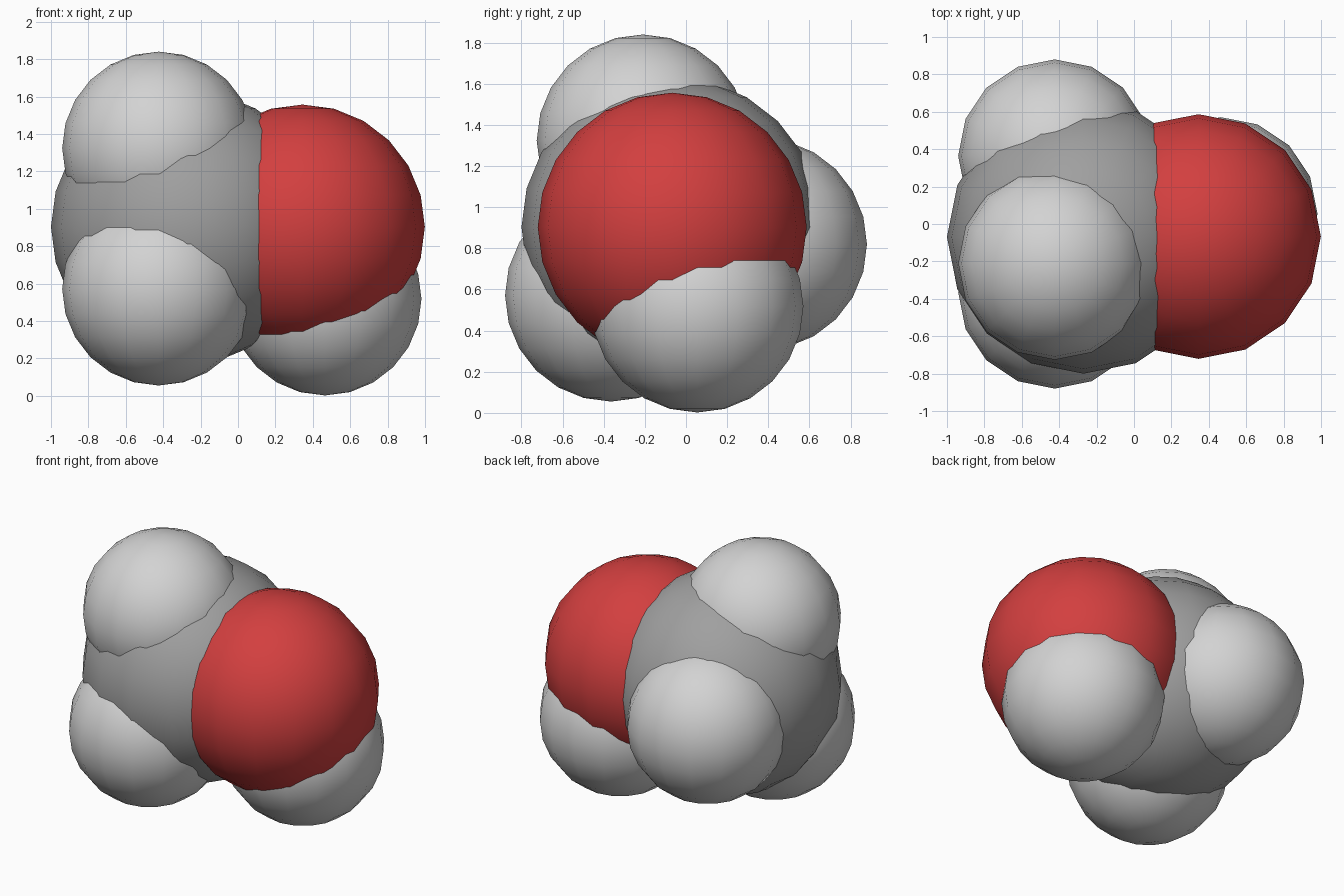
import bpy

# Remove the default cube
cube = bpy.data.objects.get("Cube")
if cube:
    bpy.data.objects.remove(cube, do_unlink=True)


def make_material(name, colour):
    mat = bpy.data.materials.new(name)
    mat.use_nodes = True
    mat.diffuse_color = (*colour, 1)
    mat.node_tree.nodes["Principled BSDF"].inputs["Base Color"].default_value = (*colour, 1)
    return mat


dark_grey = make_material("dark grey", (0.35, 0.35, 0.35))
red = make_material("red", (0.65, 0.05, 0.05))
light_grey = make_material("light grey", (0.65, 0.65, 0.65))


def add_ball(name, radius, location, material):
    bpy.ops.mesh.primitive_uv_sphere_add(segments=16, ring_count=12,
                                         radius=radius, location=location)
    ball = bpy.context.object
    ball.name = ball.data.name = name
    ball.data.materials.append(material)
    bpy.ops.object.shade_smooth()


# Two large overlapping balls in the middle
add_ball("carbon_ball", 0.73, (-0.27, -0.07, 0.903), dark_grey)
add_ball("oxygen_ball", 0.654, (0.345, -0.067, 0.903), red)

# Four small balls: three around the grey ball, one under the red ball
small_radius = 0.516
small_balls = {
    "hydrogen_top": (-0.424, -0.21, 1.324),
    "hydrogen_front": (-0.424, -0.364, 0.571),
    "hydrogen_back": (-0.424, 0.364, 0.82),
    "hydrogen_under_oxygen": (0.465, 0.055, 0.518),
}
for name, location in small_balls.items():
    add_ball(name, small_radius, location, light_grey)
